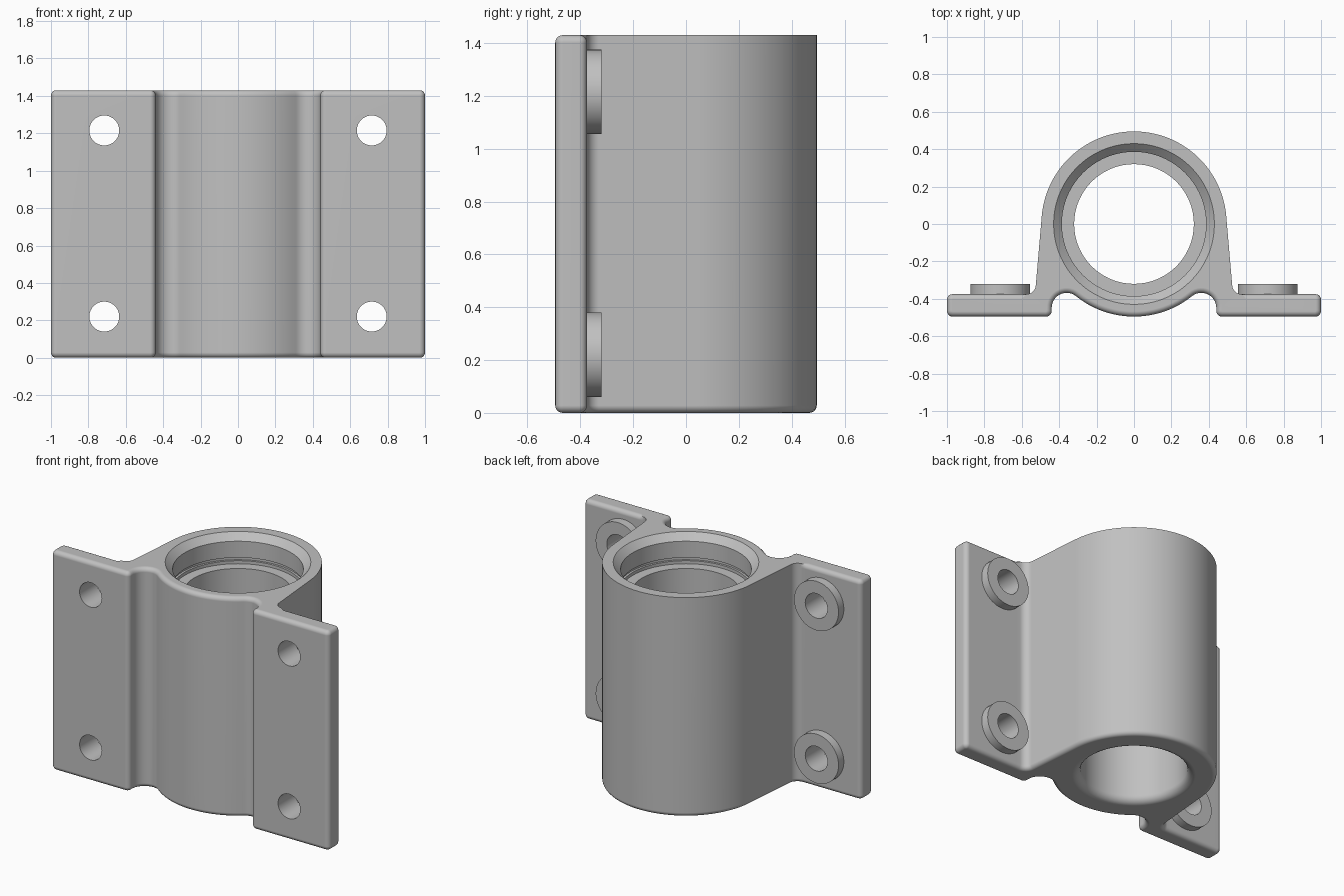
import bpy, bmesh
from math import sin, cos, atan2, radians, degrees, pi
from mathutils import Vector

if "Cube" in bpy.data.objects:
    bpy.data.objects.remove(bpy.data.objects["Cube"], do_unlink=True)

H = 1.43          # height
R = 0.495         # housing radius
FRONT, BACK = -0.495, -0.375
EDGE = 0.028      # rounding of the end edges
HOLES = [(sx * 0.715, z) for sx in (-1, 1) for z in (0.22, 1.215)]

grey = bpy.data.materials.new("cast grey")
grey.use_nodes = True
grey.diffuse_color = (0.53, 0.53, 0.53, 1)
grey.node_tree.nodes["Principled BSDF"].inputs["Base Color"].default_value = grey.diffuse_color


def arc(cx, cy, r, a0, a1, n):
    angles = [radians(a0 + (a1 - a0) * i / n) for i in range(n + 1)]
    return [Vector((cx + r * cos(a), cy + r * sin(a))) for a in angles]


def make_object(name, bm):
    bmesh.ops.recalc_face_normals(bm, faces=bm.faces)
    mesh = bpy.data.meshes.new(name)
    bm.to_mesh(mesh)
    bm.free()
    mesh.materials.append(grey)
    ob = bpy.data.objects.new(name, mesh)
    bpy.context.collection.objects.link(ob)
    return ob


def loft(bm, rings):
    loops = [[bm.verts.new(p) for p in ring] for ring in rings]
    n = len(loops[0])
    for a, b in zip(loops, loops[1:]):
        for i in range(n):
            j = (i + 1) % n
            bm.faces.new((a[i], a[j], b[j], b[i]))
    bm.faces.new(loops[0])
    bm.faces.new(loops[-1])


def activate(ob):
    bpy.ops.object.select_all(action='DESELECT')
    ob.select_set(True)
    bpy.context.view_layer.objects.active = ob


def cut(ob, cutter):
    activate(ob)
    mod = ob.modifiers.new("cut", 'BOOLEAN')
    mod.operation, mod.solver, mod.object = 'DIFFERENCE', 'EXACT', cutter
    bpy.ops.object.modifier_apply(modifier=mod.name)


def finish(ob):
    activate(ob)
    bpy.ops.object.shade_smooth_by_angle(angle=radians(32))
    mod = ob.modifiers.new("normals", 'WEIGHTED_NORMAL')
    mod.keep_sharp = True


def cylinder_y(name, x, z, r, y0, y1, sides):
    bm = bmesh.new()
    loft(bm, [[(x + r * cos(2 * pi * i / sides), y, z + r * sin(2 * pi * i / sides))
               for i in range(sides)] for y in (y0, y1)])
    return make_object(name, bm)


# Half outline: rounded front, relief groove, flange, then the arch at the back
groove = Vector((0.36, -0.448))
meet = degrees(atan2(groove.y, groove.x))
front = arc(0, 0, R, -90, meet, 12)
front += arc(*groove, 0.08, meet + 180, 0, 14)[1:]
front += arc(0.47, FRONT + 0.03, 0.03, 180, 270, 5)
front += arc(0.97, FRONT + 0.03, 0.03, -90, 0, 5)
front += arc(0.97, BACK - 0.03, 0.03, 0, 90, 5)
front.append(Vector((0.60, BACK)))
arch = arc(0.575, BACK + 0.05, 0.05, 270, 185, 6)
arch += arc(0, 0, R, 5, 90, 28)
half = [(p, 1) for p in front] + [(p, 0) for p in arch]
half[0][0].x = half[-1][0].x = 0
outline = half + [(Vector((-p.x, p.y)), w) for p, w in reversed(half[1:-1])]


# Mitred inward direction at each outline point
def inward(i):
    n = len(outline)
    before, here, after = (outline[(i + k) % n][0] for k in (-1, 0, 1))
    d0, d1 = (here - before).normalized(), (after - here).normalized()
    n0, n1 = Vector((-d0.y, d0.x)), Vector((-d1.y, d1.x))
    return (n0 + n1) / (1 + n0.dot(n1))


normals = [inward(i) for i in range(len(outline))]


def layer(z, offset, everywhere):
    ring = []
    for (p, w), n in zip(outline, normals):
        q = p + n * offset * (1 if everywhere else w)
        ring.append((q.x, q.y, z))
    return ring


# Housing: rounded all round below, rounded on front and flanges above
steps = [radians(18 * k) for k in range(6)]
rings = [layer(EDGE * (1 - sin(a)), EDGE * (1 - cos(a)), True) for a in reversed(steps)]
rings += [layer(H - EDGE * (1 - sin(a)), EDGE * (1 - cos(a)), False) for a in steps]
bm = bmesh.new()
loft(bm, rings)
housing = make_object("bearing_housing", bm)

# Stepped bore with a rounded lower mouth, retaining groove and chamfered top
bore = [(0.37, -0.1)]
bore += [(0.37 - 0.05 * sin(a), 0.05 - 0.05 * cos(a)) for a in steps]
bore += [(0.32, H - 0.19), (0.386, H - 0.19), (0.386, H - 0.17), (0.40, H - 0.17),
         (0.40, H - 0.15), (0.386, H - 0.15), (0.386, H - 0.043), (0.43, H), (0.43, H + 0.1)]
bm = bmesh.new()
loft(bm, [[(r * cos(2 * pi * i / 72), r * sin(2 * pi * i / 72), z) for i in range(72)]
          for r, z in bore])
bore_cutter = make_object("bore_cutter", bm)
cut(housing, bore_cutter)
bpy.data.objects.remove(bore_cutter, do_unlink=True)

# Raised bosses and bolt holes on the flanges
for k, (x, z) in enumerate(HOLES):
    boss = cylinder_y(f"bolt_boss_{k + 1}", x, z, 0.16, BACK - 0.03, -0.32, 48)
    cutter = cylinder_y("hole_cutter", x, z, 0.08, -0.7, 0.0, 40)
    cut(housing, cutter)
    cut(boss, cutter)
    bpy.data.objects.remove(cutter, do_unlink=True)
    finish(boss)
finish(housing)
